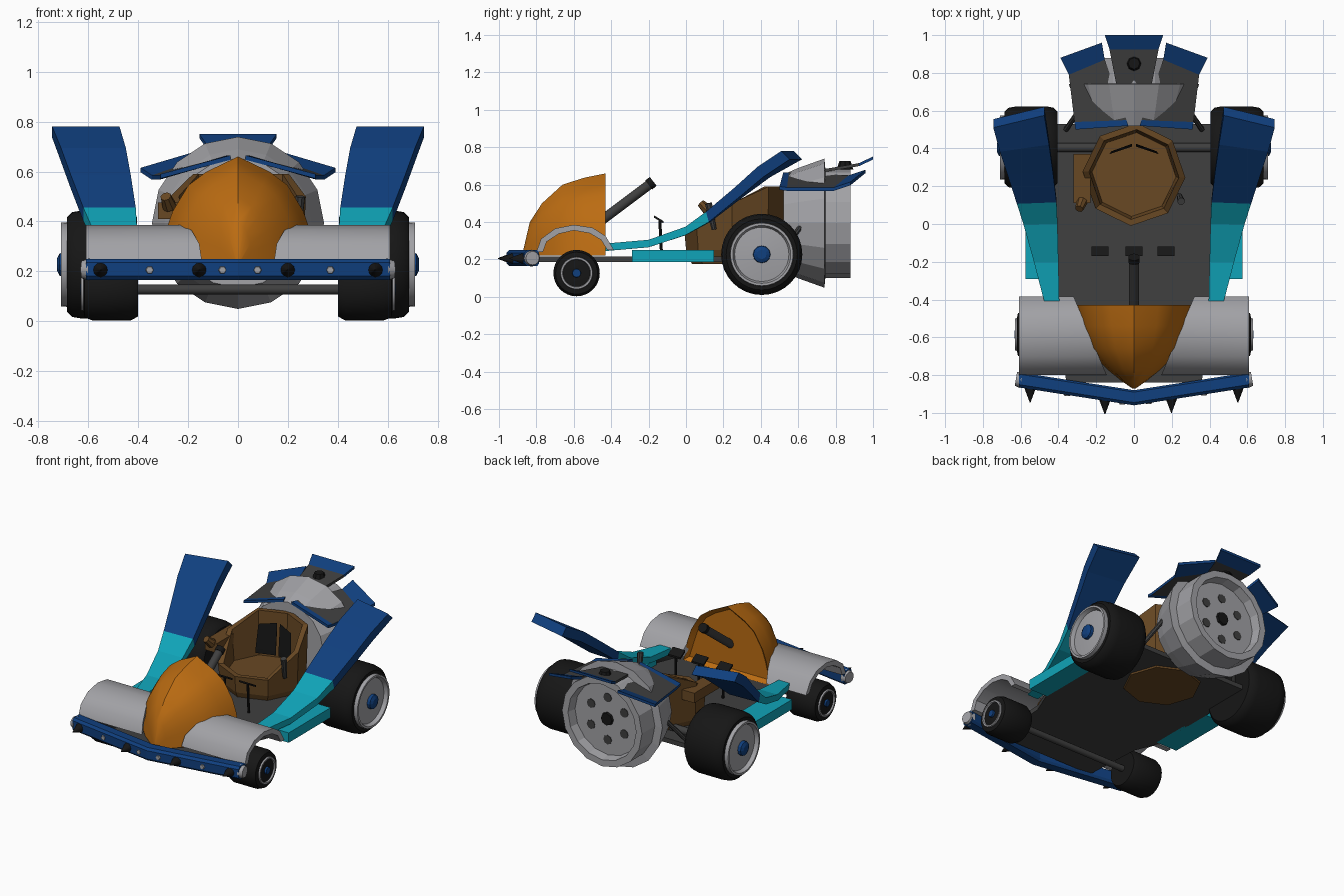
import bpy, bmesh, math
from mathutils import Vector

if "Cube" in bpy.data.objects:
    bpy.data.objects.remove(bpy.data.objects["Cube"])

def material(name, r, g, b):
    m = bpy.data.materials.new(name)
    m.diffuse_color = (r, g, b, 1)
    m.use_nodes = True
    m.node_tree.nodes["Principled BSDF"].inputs["Base Color"].default_value = m.diffuse_color
    return m

GREY = material("light grey", .36, .36, .38)
DARK = material("dark grey", .05, .05, .05)
BLACK = material("black", .008, .008, .008)
BLUE = material("blue", .005, .05, .21)
TEAL = material("teal", .005, .37, .48)
ORANGE = material("orange", .50, .15, .006)
BROWN = material("brown", .14, .065, .017)

def finish(name, bm, mats, smooth=None, rule=None):
    bmesh.ops.recalc_face_normals(bm, faces=bm.faces)
    if rule:
        for f in bm.faces:
            f.material_index = rule(f.calc_center_median())
    me = bpy.data.meshes.new(name)
    bm.to_mesh(me)
    bm.free()
    ob = bpy.data.objects.new(name, me)
    bpy.context.collection.objects.link(ob)
    for m in mats:
        me.materials.append(m)
    if smooth:
        bpy.ops.object.select_all(action='DESELECT')
        ob.select_set(True)
        bpy.context.view_layer.objects.active = ob
        bpy.ops.object.shade_smooth_by_angle(angle=math.radians(smooth))
    return ob

def loft_bm(rings):
    """Skin closed rings of points and cap both ends."""
    bm = bmesh.new()
    vs = [[bm.verts.new(p) for p in r] for r in rings]
    n = len(rings[0])
    for a, b in zip(vs, vs[1:]):
        for i in range(n):
            bm.faces.new((a[i], a[(i + 1) % n], b[(i + 1) % n], b[i]))
    bm.faces.new(vs[0])
    bm.faces.new(vs[-1])
    return bm

def loft(name, rings, mats, smooth=None, rule=None):
    return finish(name, loft_bm(rings), mats, smooth, rule)

def lathe(name, centre, axis, profile, mat, sides=32, smooth=None, phase=0):
    """Spin (distance along axis, radius) pairs around an axis."""
    axis = Vector(axis).normalized()
    q = axis.to_track_quat('Z', 'Y')
    rings = []
    for d, r in profile:
        rings.append([Vector(centre) + axis * d + q @ Vector((
            r * math.cos(2 * math.pi * i / sides + phase),
            r * math.sin(2 * math.pi * i / sides + phase), 0)) for i in range(sides)])
    return loft(name, rings, [mat], smooth)

def rod(name, p0, p1, r0, r1, mat, sides=12, smooth=40):
    d = Vector(p1) - Vector(p0)
    return lathe(name, p0, d, [(0, r0), (d.length, r1)], mat, sides, smooth)

def box(name, x0, x1, y0, y1, z0, z1, mat):
    return loft(name, [[(x0, y0, z), (x1, y0, z), (x1, y1, z), (x0, y1, z)] for z in (z0, z1)], [mat])

def plate(name, rows, t, mats, rule=None):
    """Thin plate through rows of (left point, right point)."""
    return loft(name, [[a, b, (b[0], b[1], b[2] - t), (a[0], a[1], a[2] - t)] for a, b in rows], mats, None, rule)

# floor pan
outline = [(-.36, -.84), (.36, -.84), (.38, -.45), (.44, -.3), (.44, .53), (-.44, .53), (-.44, -.3), (-.38, -.45)]
loft("floor", [[(x, y, z) for x, y in outline] for z in (.185, .215)], [DARK])

# pointed nose cone with recessed back
arch = [(1, 0), (.9, .33), (.82, .5), (.62, .74), (.4, .86), (0, 1)]
arch += [(-a, b) for a, b in arch[-2::-1]]
stations = [(-.43, .32, .66), (-.54, .295, .638), (-.66, .245, .60), (-.77, .14, .50), (-.835, .06, .40), (-.87, .01, .25)]
bm = loft_bm([[(w * a, y, .22 + (h - .22) * b) for a, b in arch] for y, w, h in stations])
bmesh.ops.recalc_face_normals(bm, faces=bm.faces)
back = max(bm.faces, key=lambda f: f.calc_center_median().y)
bmesh.ops.inset_region(bm, faces=[back], thickness=.03)
bmesh.ops.translate(bm, verts=back.verts, vec=(0, -.03, 0))
finish("nose", bm, [ORANGE], 28)

# steering column
rod("steering_column", (0, -.47, .395), (0, -.19, .605), .026, .026, DARK, 16)
rod("steering_tip", (0, -.20, .598), (0, -.175, .617), .03, .03, BLACK, 16)

# three pedals
for i, x in enumerate((-.18, 0, .17)):
    rod(f"pedal_stalk_{i}", (x, -.13, .21), (x, -.14, .41), .008, .008, BLACK, 8)
    plate(f"pedal_pad_{i}", [((x - .045, -.17, .435), (x + .045, -.17, .435)),
                             ((x - .045, -.12, .405), (x + .045, -.12, .405))], .012, [BLACK])

# front bumper bar
rings = [[(x, y + dy, z) for dy, z in ((-.04, .18), (-.04, .235), (-.025, .25), (.03, .25),
                                       (.04, .235), (.04, .18), (.03, .165), (-.025, .165))]
         for x, y in ((-.61, -.825), (0, -.92), (.61, -.825))]
loft("bumper", rings, [BLUE])
front_y = lambda x: -.96 + .155 * abs(x)
for i, x in enumerate((-.55, -.154, .198, .55)):
    rod(f"spike_{i}", (x, front_y(x) + .01, .205), (x, front_y(x) - .07, .205), .032, .002, BLACK)
for i, x in enumerate((-.354, -.062, .078, .37)):
    rod(f"bumper_stud_{i}", (x, front_y(x) + .01, .205), (x, front_y(x) - .006, .205), .02, .014, GREY, 6)

# seat: octagonal tub, floor and raised back
def octagon(r):
    return [(r * math.sin(math.pi * (i / 4 + .02)), .262 + r * math.cos(math.pi * (i / 4 + .02))) for i in range(8)]
def rim(y):
    return .36 if y < .2 else (.50 if y < .3 else .59)
tub = [[(x * k, .262 + (y - .262) * k, z if z else rim(y)) for x, y in octagon(.262)]
       for k, z in ((.88, .175), (1, .25), (1.04, None), (.91, None), (.85, .30))]
loft("seat", tub, [BROWN])
for s in (-1, 1):
    plate("seat_cushion", [((s * .01, .425, .55), (s * .12, .385, .53)),
                           ((s * .01, .41, .37), (s * .13, .37, .37))], .03, [BLACK])
box("seat_arm", -.32, -.23, .11, .37, .41, .475, BROWN)
rod("arm_horn", (-.275, .12, .46), (-.29, .08, .50), .03, .022, BROWN, 8)
rod("side_lever", (.24, .15, .36), (.25, .12, .50), .014, .02, DARK, 8)

# rear drum with flared bell
C = (0, 0, .394)
lathe("rear_drum", C, (0, 1, 0), [(.52, .02), (.52, .26), (.60, .295), (.74, .345), (.745, .293), (.88, .293),
                                  (.88, .25), (.82, .24), (.82, .02)], GREY, 16)
rod("drum_centre", (0, .815, .394), (0, .835, .394), .045, .04, BLACK, 8)
for i in range(6):
    a = math.radians(60 * i + 30)
    x, z = .14 * math.cos(a), .394 + .14 * math.sin(a)
    rod(f"drum_hole_{i}", (x, .815, z), (x, .824, z), .03, .03, DARK, 8)

# three tail fins with blue edges
plate("fin_centre", [((-w, y, z), (w, y, z)) for w, y, z in
                     ((.09, .72, .68), (.13, .925, .715), (.155, 1.0, .75))], .016,
      [DARK, BLUE], lambda c: int(c.y > .93))
for s in (-1, 1):
    rows = [((.03, .52, .665), (.31, .50, .59)), ((.04, .55, .665), (.315, .54, .585)),
            ((.155, .87, .65), (.345, .79, .585)), ((.17, .96, .68), (.39, .88, .615))]
    plate("fin_side", [tuple((s * p[0], p[1], p[2]) for p in r) for r in rows], .018,
          [DARK, BLUE], lambda c: int(c.y > .83 or c.y < .54 or abs(c.x) > .3))
rod("fin_knob", (0, .85, .68), (0, .85, .725), .045, .03, BLACK, 8)

# mirrored parts
wing = [(-.43, .245, -.43, .285, .395, .47), (-.2, .265, -.2, .305, .40, .53), (0, .33, 0, .375, .405, .585),
        (.13, .40, .115, .455, .41, .62), (.3, .53, .28, .585, .43, .67), (.45, .64, .42, .695, .45, .71),
        (.62, .735, .575, .78, .475, .745)]
fender = [(-.80, .24), (-.775, .31), (-.70, .365), (-.60, .385), (-.50, .37), (-.43, .325), (-.385, .25),
          (-.42, .25), (-.455, .305), (-.515, .34), (-.60, .355), (-.68, .337), (-.745, .295), (-.765, .24)]
for s, side in ((-1, "left"), (1, "right")):
    # sweeping side wing, teal in front and blue at the tip
    rings = []
    for i, (yl, zl, yu, zu, xi, xo) in enumerate(wing):
        k = .065 * (i / 6) ** 3
        rings.append([(s * xi, yl, zl), (s * xo, yl - k, zl), (s * xo, yu - k, zu), (s * xi, yu, zu)])
    loft(f"wing_{side}", rings, [TEAL, BLUE], None, lambda c: int(c.y > .13))
    box(f"side_step_{side}", *sorted((s * .42, s * .575)), -.29, .15, .185, .25, TEAL)
    # front fender, inner edge following the nose
    inner = lambda y: .30 + (y + .43) * .42
    loft(f"fender_{side}", [[(s * inner(y), y, z) for y, z in fender], [(s * .61, y, z) for y, z in fender]],
         [GREY], 35)
    rod(f"bumper_cap_{side}", (s * .595, -.825, .207), (s * .625, -.82, .207), .045, .036, GREY, 16)
    # rear wheel
    out, c = (s, 0, 0), (0, .405, .227)
    lathe(f"rear_tyre_{side}", c, out, [(.405, .15), (.405, .19), (.425, .21), (.46, .217), (.625, .217),
                                        (.665, .21), (.685, .19), (.685, .165)], BLACK, 32, 35)
    lathe(f"rear_rim_{side}", c, out, [(.42, .14), (.68, .17), (.71, .168), (.71, .155), (.685, .145),
                                       (.695, .05)], GREY, 32, 30)
    lathe(f"rear_hub_{side}", c, out, [(.68, .048), (.715, .045), (.725, .025)], BLUE, 12)
    # front wheel
    c = (0, -.585, .127)
    lathe(f"front_tyre_{side}", c, out, [(.40, .08), (.40, .108), (.43, .124), (.585, .124), (.615, .112),
                                         (.62, .085)], BLACK, 32, 35)
    lathe(f"front_rim_{side}", c, out, [(.41, .075), (.61, .088), (.63, .085), (.63, .075), (.612, .07),
                                        (.618, .03)], GREY, 32, 30)
    lathe(f"front_hub_{side}", c, out, [(.60, .026), (.632, .022)], BLUE, 12)
    # rear strut
    rod(f"drum_strut_{side}", (s * .27, .63, .40), (s * .36, .50, .22), .014, .014, DARK, 8)

# axles
rod("front_axle", (-.45, -.585, .127), (.45, -.585, .127), .02, .02, DARK)
rod("rear_axle", (-.45, .405, .227), (.45, .405, .227), .025, .025, DARK)
